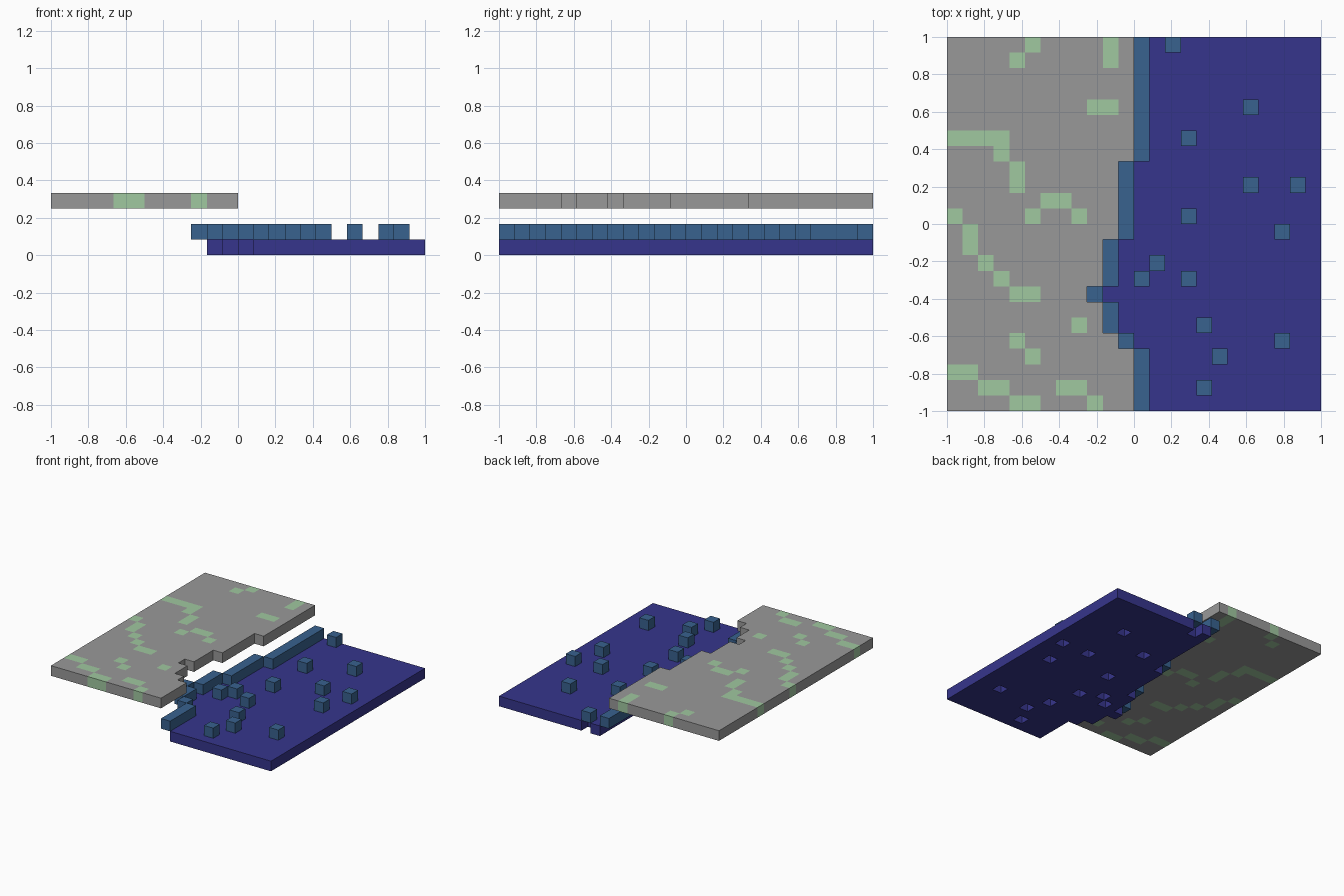
import bpy
import bmesh

if "Cube" in bpy.data.objects:
    bpy.data.objects.remove(bpy.data.objects["Cube"], do_unlink=True)

N = 24            # cells along each side
S = 2.0 / N       # cell size


def material(name, rgb):
    """Flat colour given as 0-255 sRGB, stored as linear."""
    lin = []
    for c in rgb:
        c /= 255
        lin.append(c / 12.92 if c <= 0.04045 else ((c + 0.055) / 1.055) ** 2.4)
    col = (*lin, 1.0)
    m = bpy.data.materials.new(name)
    m.use_nodes = True
    m.diffuse_color = col
    bsdf = m.node_tree.nodes["Principled BSDF"]
    bsdf.inputs["Base Color"].default_value = col
    bsdf.inputs["Roughness"].default_value = 0.9
    return m


STONE = material("stone grey", (153, 153, 153))
MOSS = material("moss green", (160, 200, 160))
SHALLOW = material("shallow water blue", (56, 98, 143))
DEEP = material("deep water blue", (54, 53, 140))


def slab(name, cells, level, mats, accent=frozenset()):
    """One-cell-thick layer; walls only on open sides, accent cells get the second material."""
    bm = bmesh.new()
    z0, z1 = level * S, (level + 1) * S

    def quad(pts, idx):
        f = bm.faces.new([bm.verts.new(p) for p in pts])
        f.material_index = idx

    for i, j in sorted(cells):
        idx = 1 if (i, j) in accent else 0
        x, y = -1 + i * S, -1 + j * S
        ring = [(x, y), (x + S, y), (x + S, y + S), (x, y + S)]
        quad([(*p, z1) for p in ring], idx)
        quad([(*p, z0) for p in reversed(ring)], idx)
        for k, (di, dj) in enumerate([(0, -1), (1, 0), (0, 1), (-1, 0)]):
            if (i + di, j + dj) not in cells:
                a, b = ring[k], ring[(k + 1) % 4]
                quad([(*a, z0), (*b, z0), (*b, z1), (*a, z1)], idx)
    bmesh.ops.remove_doubles(bm, verts=bm.verts, dist=1e-4)
    me = bpy.data.meshes.new(name)
    bm.to_mesh(me)
    bm.free()
    for m in mats:
        me.materials.append(m)
    ob = bpy.data.objects.new(name, me)
    bpy.context.collection.objects.link(ob)
    return ob


# Shoreline column for each row, front to back
shore = [12] * 4 + [11] + [10] * 2 + [9] + [10] * 3 + [11] * 5 + [12] * 8

# Moss patches: row -> columns
moss_rows = {0: (4, 5, 9), 1: (2, 3, 7, 8), 2: (0, 1), 3: (5,), 4: (4,), 5: (8,),
             7: (4, 5), 8: (3,), 9: (2,), 10: (1,), 11: (1,), 12: (0, 5, 8),
             13: (6, 7), 14: (4,), 15: (4,), 16: (3,), 17: (0, 1, 2, 3),
             19: (9, 10), 22: (4, 10), 23: (5, 10)}
moss = {(i, j) for j, cols in moss_rows.items() for i in cols}

# Scattered raised blocks: row -> columns
block_rows = {1: (16,), 3: (17,), 4: (21,), 5: (16,), 8: (12, 15), 9: (13,), 11: (21,),
              12: (15,), 14: (19, 22), 17: (15,), 19: (19,), 23: (14,)}
blocks = {(i, j) for j, cols in block_rows.items() for i in cols}

land = {(i, j) for j in range(N) for i in range(shore[j])}
strip = {(shore[j], j) for j in range(N)}
sea = {(i, j) for j in range(N) for i in range(shore[j] + 1, N)} - blocks

# Sea floor with an opening under each block, shoreline step, blocks, raised land
slab("deep_water_slab", sea, 0, [DEEP])
slab("shoreline_step", strip, 1, [SHALLOW])
slab("water_blocks", blocks, 1, [SHALLOW])
slab("stone_land_slab", land, 3, [STONE, MOSS], moss)
